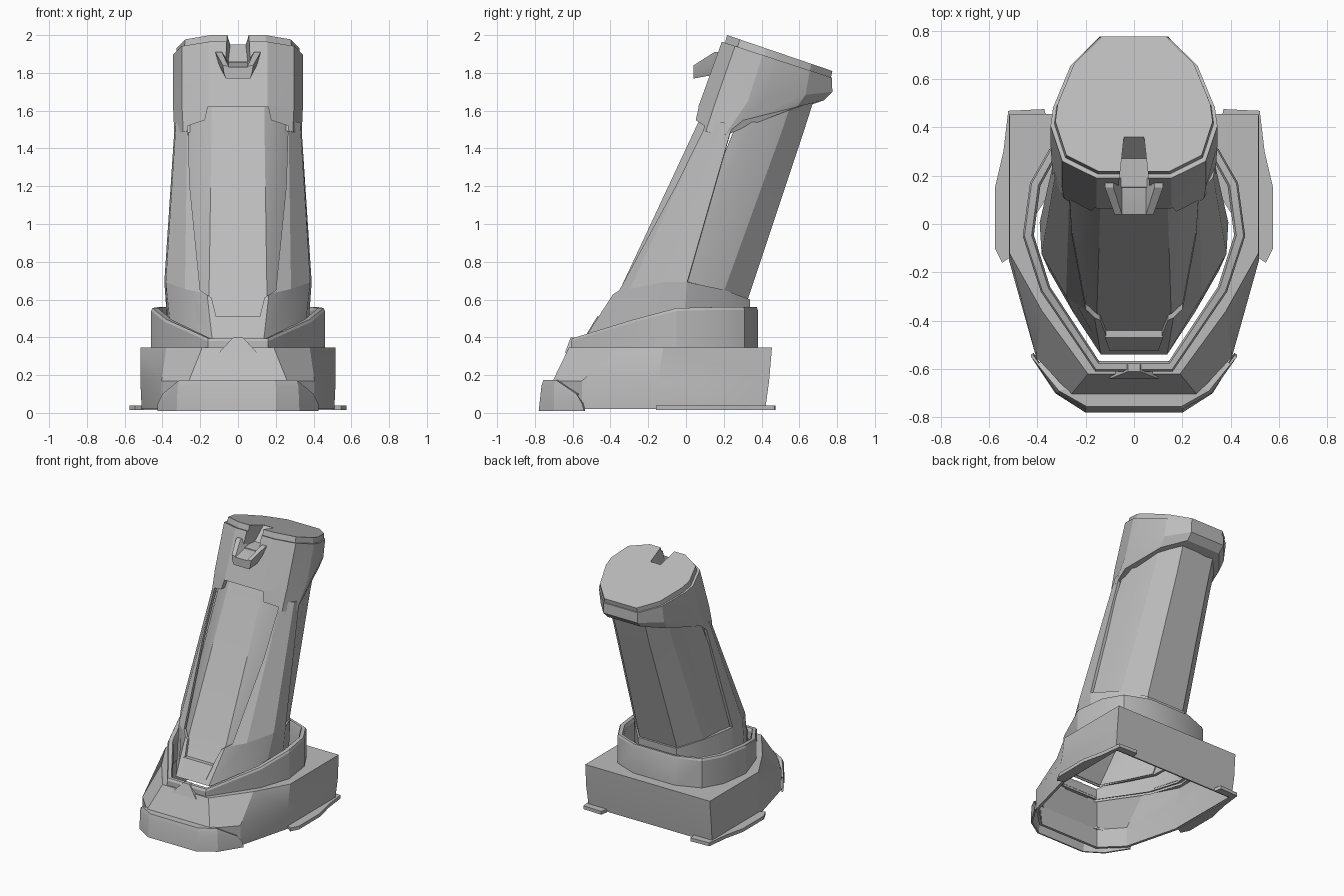
import bpy, bmesh, math

if "Cube" in bpy.data.objects:
    bpy.data.objects.remove(bpy.data.objects["Cube"])

GREY = (0.5, 0.5, 0.5, 1)
mat = bpy.data.materials.new("armour grey")
mat.use_nodes = True
mat.diffuse_color = GREY
mat.node_tree.nodes["Principled BSDF"].inputs["Base Color"].default_value = GREY


def mirrored(half, front_open=True):
    """Full row from a half row; the gap of an open row is at the half's start or end."""
    other = [(-p[0], *p[1:]) for p in reversed(half)]
    return half + other if front_open else other + half


def loft(name, rows, closed=True, cap=True, thick=0):
    """Skin a list of equal-length rows of points, optionally as a shell."""
    bm = bmesh.new()
    rings = [[bm.verts.new(p) for p in row] for row in rows]
    n = len(rows[0])
    for a, b in zip(rings, rings[1:]):
        for i in range(n if closed else n - 1):
            j = (i + 1) % n
            bm.faces.new((a[i], a[j], b[j], b[i]))
    if cap:
        bm.faces.new(rings[0])
        bm.faces.new(rings[-1])
    bmesh.ops.recalc_face_normals(bm, faces=bm.faces)
    mesh = bpy.data.meshes.new(name)
    bm.to_mesh(mesh)
    bm.free()
    mesh.materials.append(mat)
    ob = bpy.data.objects.new(name, mesh)
    bpy.context.collection.objects.link(ob)
    if thick:
        m = ob.modifiers.new("shell", "SOLIDIFY")
        m.thickness, m.offset = thick, -1
        apply(ob, m)
    return ob


def apply(ob, mod):
    with bpy.context.temp_override(object=ob, active_object=ob, selected_objects=[ob]):
        bpy.ops.object.modifier_apply(modifier=mod.name)


def cut(cutter, targets):
    cutter.hide_render = True
    for ob in targets:
        m = ob.modifiers.new("cut", "BOOLEAN")
        m.operation, m.solver, m.object = "DIFFERENCE", "EXACT", cutter
        apply(ob, m)
    bpy.data.objects.remove(cutter)


# Leg cross-sections: (share of half width, share of depth), front to back
LEG = [(.45, 0), (.86, .12), (1, .37), (.97, .5), (.76, .8), (.41, 1)]
SOLE_PROF = [(.37, 0), (.68, .2), (.95, .4), (1, .6), (.76, .85), (.41, 1)]
HEM_PROF = [(.45, 0), (.86, .12), (1, .26), (.99, .4), (.76, .8), (.41, 1)]
LOW = [(.42, 0), (.72, .12), (.98, .36), (1, .54)]
HIGH = [(.45, 0), (.8, .12), (.98, .25), (1, .34)]


def ring(yf, zf, yb, zb, w, prof=LEG, inset=0, bulge=0):
    yf, yb, w = yf + inset, yb - inset, w - inset
    return [(u * w, yf + v * (yb - yf), zf + v * (zb - zf) + bulge * math.sin(math.pi * v))
            for u, v in prof]


SOLE = (-.54, .39, .33, .42, .37)
ANKLE = (-.385, .63, .34, .60, .39)
KNEE = (.05, 1.56, .63, 1.47, .335)
UPPER = (.10, 1.66, .71, 1.72, .335)

# Ankle band, shin armour, calf and recessed shin panel
ankle_band = loft("ankle_band", [mirrored(ring(*SOLE, SOLE_PROF)),
                                 mirrored(ring(*ANKLE, LOW + LEG[4:], bulge=.08))],
                  cap=False, thick=.02)
shin_armour = loft("shin_armour", [mirrored(ring(*ANKLE, LOW, bulge=.08), False),
                                   mirrored(ring(*KNEE, HIGH), False)],
                   closed=False, cap=False, thick=.02)
loft("calf", [mirrored(ring(*r, LEG[2:], inset=.013)) for r in (ANKLE, KNEE, UPPER)],
     closed=False, cap=False, thick=.006)
loft("shin_panel", [mirrored(ring(*r, prof[:3], inset=.025), False) for r, prof in
                    ((SOLE, SOLE_PROF), (ANKLE, LOW), (KNEE, HIGH), (UPPER, HIGH))],
     closed=False, cap=False, thick=.01)

# Knee cuff with a stepped lower edge, and its lid
hem = [(x, y, z) for (x, y, _), z in zip(ring(.02, 1.5, .73, 1.65, .337, HEM_PROF),
                                         (1.5, 1.49, 1.47, 1.55, 1.62, 1.655))]
cuff = loft("knee_cuff", [mirrored(r) for r in (
    hem, ring(.065, 1.62, .775, 1.70, .345), ring(.19, 1.965, .772, 1.775, .345))])
lid = loft("knee_lid", [mirrored(ring(.205, 1.955, .765, 1.765, .33)),
                        mirrored(ring(.218, 2.0, .775, 1.81, .325))])

# Opening for the shin panel
edge = [(.16, 1.62), (.175, 1.55), (.265, 1.52), (.255, 1.2), (.2, .65),
        (.14, .61), (.115, .51), (.1, .42)]
outline = mirrored(edge)
cut(loft("panel_cutter", [[(x, -1, z) for x, z in outline],
                          [(x, -.285 + (z - .63) * .47, z) for x, z in outline]]),
    [ankle_band, shin_armour, cuff])

# Sight notch in the top of the cuff
notch = [(.1, 1.86), (.27, 1.86), (.36, 1.95), (.36, 2.1), (.1, 2.1)]
cut(loft("notch_cutter", [[(s * (.07 - .11 * (y - .1)), y, z) for y, z in notch]
                          for s in (-1, 1)]), [cuff, lid])

# U-shaped bracket in front of the notch
back = [(.085, 1.91), (.12, 1.91), (.10, 1.84), (.075, 1.79)]
front = [(.05, 1.835), (.08, 1.84), (.075, 1.80), (.065, 1.77)]


def u_row(half, y, floor):
    return [(x, y, z) for x, z in mirrored(half)] + [(-.05, y, floor), (.05, y, floor)]


loft("bracket", [u_row(back, .19, 1.855), u_row(back, .15, 1.855), u_row(front, .04, 1.83)])

# Ankle plate and the small clip below it
plate = mirrored([(.12, -.47, .51), (.1, -.525, .42)])
loft("ankle_plate", [plate, [(x, y + .03, z) for x, y, z in plate]])
loft("ankle_clip", [[(-.1, -.64, .32), (.1, -.64, .32), (.1, -.58, .32), (-.1, -.58, .32)],
                    [(-.025, -.61, .40), (.025, -.61, .40), (.025, -.58, .40), (-.025, -.58, .40)]])

# Collar around the ankle, lower at the front
COLLAR = [(.17, .38, .56), (.35, .31, .56), (.43, .17, .56), (.46, -.05, .555),
          (.385, -.28, .495), (.16, -.61, .395)]


def collar_row(sx, sy, drop=0, z=None):
    return mirrored([(x * sx, y * sy, z or h - drop) for x, y, h in COLLAR])


loft("collar", [collar_row(.92, .94, z=.31), collar_row(.9, .93, .02), collar_row(.92, .945),
                collar_row(.985, .985), collar_row(1, 1, .015), collar_row(1, 1, z=.31)],
     cap=False)

# Foot shell: open below, with an opening in its top
foot = [
    [(.51, .42, .02), (.51, -.15, .02), (.405, -.55, .02), (.25, -.70, .02)],
    [(.517, .44, .17), (.517, -.15, .17), (.405, -.55, .17), (.26, -.705, .17)],
    [(.515, .455, .345), (.515, -.12, .345), (.38, -.36, .345), (.19, -.62, .345)],
    [(.2, .36, .345), (.43, 0, .345), (.35, -.28, .345), (.15, -.57, .345)],
]
loft("foot_shell", [mirrored(r) for r in foot], cap=False, thick=.02)

# Toe cap
toe = [
    [(.425, -.54, .01), (.325, -.70, .01), (.2, -.78, .01)],
    [(.425, -.55, .05), (.32, -.70, .14), (.2, -.765, .145)],
    [(.40, -.58, .10), (.31, -.69, .175), (.195, -.755, .175)],
    [(.38, -.56, .10), (.26, -.67, .175), (.18, -.70, .175)],
]
loft("toe_cap", [mirrored(r) for r in toe], closed=False, cap=False, thick=.012)

# Thin flanges along the heel and sides
flange = [(.36, .42), (.37, .475), (.52, .468), (.54, .3), (.575, .15), (.575, -.1),
          (.545, -.16), (.5, -.13), (.5, .42)]
for side, s in (("left", 1), ("right", -1)):
    loft(side + "_flange", [[(s * x, y, z) for x, y in flange] for z in (.015, .04)])

# Soft shading across shallow edges only
for ob in bpy.context.scene.objects:
    ob.select_set(ob.type == "MESH")
bpy.context.view_layer.objects.active = cuff
bpy.ops.object.shade_smooth_by_angle(angle=math.radians(22))
